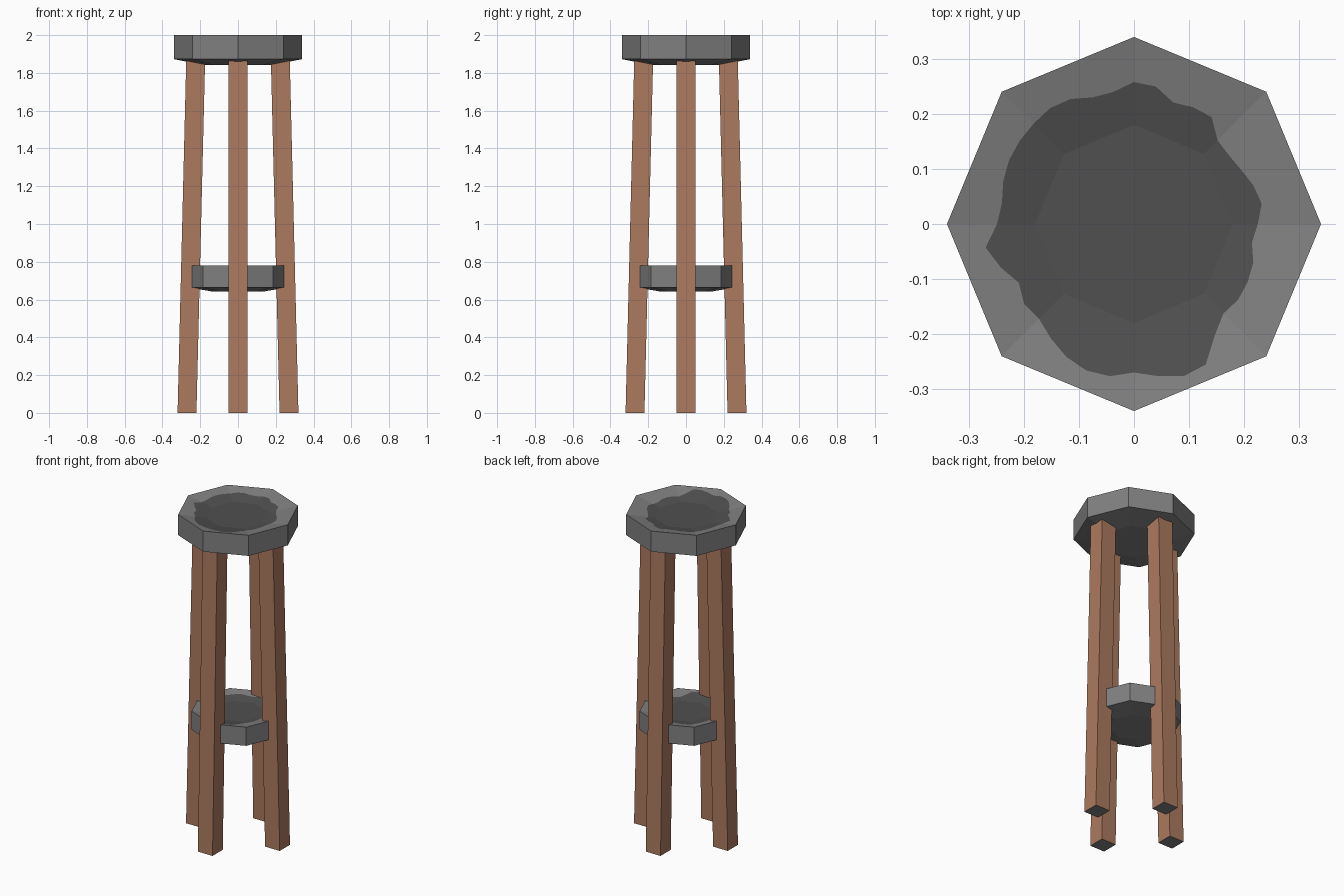
import bpy, bmesh, math

if "Cube" in bpy.data.objects:
    bpy.data.objects.remove(bpy.data.objects["Cube"])


def material(name, r, g, b):
    m = bpy.data.materials.new(name)
    lin = lambda c: (c / 255 / 12.92) if c < 10 else ((c / 255 + 0.055) / 1.055) ** 2.4
    m.diffuse_color = (lin(r), lin(g), lin(b), 1)
    m.use_nodes = True
    m.node_tree.nodes["Principled BSDF"].inputs["Base Color"].default_value = m.diffuse_color
    return m


BROWN = material("brown wood", 172, 122, 95)
GREY = material("grey", 128, 128, 128)
DARK = material("dark grey", 80, 80, 80)


def finish(bm, name, mats):
    bmesh.ops.recalc_face_normals(bm, faces=bm.faces)
    me = bpy.data.meshes.new(name)
    bm.to_mesh(me)
    bm.free()
    for m in mats:
        me.materials.append(m)
    ob = bpy.data.objects.new(name, me)
    bpy.context.collection.objects.link(ob)
    return ob


# Outline of the worn dark patch: radius every 9 degrees, for a dish of radius 0.34
PATCH = [.225, .235, .228, .218, .213, .215, .24, .238, .232, .253,
         .258, .243, .242, .255, .26, .258, .257, .255, .25, .243,
         .249, .273, .255, .235, .247, .244, .257, .271, .28, .28,
         .27, .28, .291, .287, .25, .23, .234, .232, .228, .217]
N = len(PATCH)


def octagon(i):
    """Radius of a unit octagon in direction i."""
    a = (math.tau * i / N) % (math.pi / 4) - math.pi / 8
    return math.cos(math.pi / 8) / math.cos(a)


def dish(name, radius, top, edge_bottom, bottom):
    """Octagonal slab, hollowed on top and bulging below, with a dark patch."""
    bm = bmesh.new()
    s = radius / 0.34
    inner = 0.18 * s
    depth = edge_bottom - bottom

    def ring(rad, z):
        out = []
        for i in range(N):
            a, r = math.tau * i / N, rad(i)
            out.append(bm.verts.new((r * math.cos(a), r * math.sin(a), z(i))))
        return out

    def slope(i):
        m = PATCH[i] * s / octagon(i)
        return top - depth * (radius - m) / (radius - inner)

    big = lambda i: radius * octagon(i)
    small = lambda i: inner * octagon(i)
    rings = [ring(small, lambda i: top - depth),
             ring(lambda i: PATCH[i] * s, slope),
             ring(big, lambda i: top),
             ring(big, lambda i: edge_bottom),
             ring(small, lambda i: bottom)]
    bm.faces.new(rings[0]).material_index = 1
    bm.faces.new(rings[-1])
    for k in range(4):
        for i in range(N):
            j = (i + 1) % N
            f = bm.faces.new((rings[k][i], rings[k][j], rings[k + 1][j], rings[k + 1][i]))
            f.material_index = 1 if k == 0 else 0
    return finish(bm, name, [GREY, DARK])


# Seat and lower shelf
dish("seat", 0.34, 2.0, 1.873, 1.841)
dish("lower_shelf", 0.263, 0.78, 0.665, 0.643)

# Four square legs leaning inwards, with grey feet undersides
for name, dx, dy in (("right_leg", 1, 0), ("left_leg", -1, 0),
                     ("back_leg", 0, 1), ("front_leg", 0, -1)):
    bm = bmesh.new()
    bmesh.ops.create_cube(bm, size=1)
    for v in bm.verts:
        low = v.co.z < 0
        d = 0.27 if low else 0.224
        v.co = (v.co.x * 0.1 + dx * d, v.co.y * 0.1 + dy * d, 0 if low else 1.872)
    for f in bm.faces:
        f.material_index = 1 if all(v.co.z < 0.01 for v in f.verts) else 0
    finish(bm, name, [BROWN, GREY])
